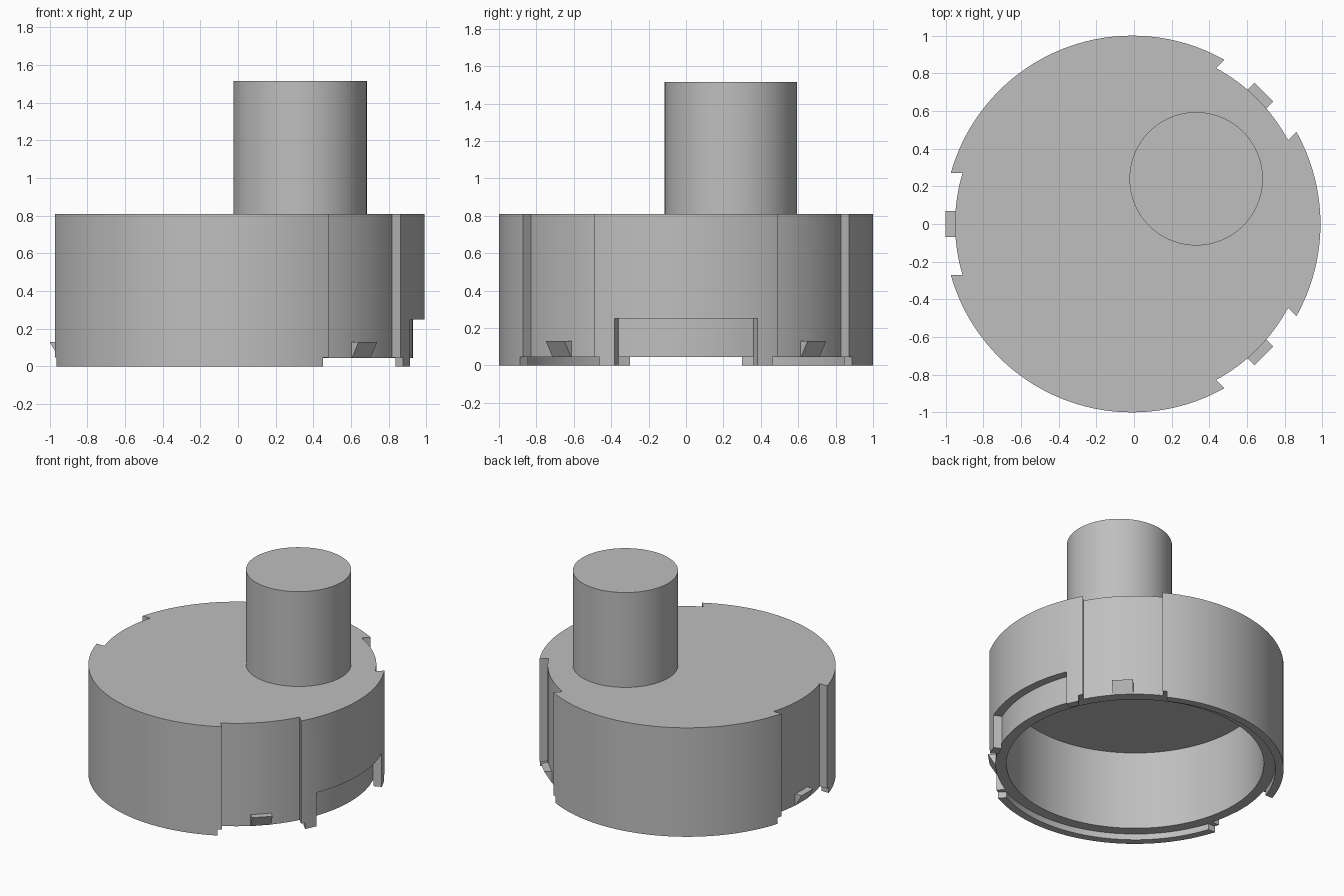
import bpy, bmesh
from math import sin, cos, asin, radians
from mathutils import Matrix, Vector

if "Cube" in bpy.data.objects:
    bpy.data.objects.remove(bpy.data.objects["Cube"], do_unlink=True)

CENTRE = Matrix.Translation((-0.01, 0, 0))   # axis of the round housing
CORE = 0.94                                  # radius at the bottom of the notches
LIP = 0.045                                  # height of the lower lip

grey = bpy.data.materials.new("plain_grey")
grey.use_nodes = True
grey.diffuse_color = (0.52, 0.52, 0.52, 1)
grey.node_tree.nodes["Principled BSDF"].inputs["Base Color"].default_value = grey.diffuse_color


def finish(name, bm, matrix):
    bmesh.ops.recalc_face_normals(bm, faces=bm.faces)
    bmesh.ops.transform(bm, matrix=matrix, verts=bm.verts)
    mesh = bpy.data.meshes.new(name)
    bm.to_mesh(mesh)
    bm.free()
    mesh.materials.append(grey)
    obj = bpy.data.objects.new(name, mesh)
    bpy.context.collection.objects.link(obj)
    return obj


def lathe(name, profile, matrix, steps=128):
    bm = bmesh.new()
    verts = [bm.verts.new((r, 0, z)) for r, z in profile]
    edges = [bm.edges.new(pair) for pair in zip(verts, verts[1:])]
    bmesh.ops.spin(bm, geom=verts + edges, cent=(0, 0, 0), axis=(0, 0, 1),
                   angle=radians(360), steps=steps)
    bmesh.ops.remove_doubles(bm, verts=bm.verts, dist=1e-4)
    return finish(name, bm, matrix)


def prism(name, points, offset, matrix):
    bm = bmesh.new()
    face = bm.faces.new([bm.verts.new(p) for p in points])
    new = bmesh.ops.extrude_face_region(bm, geom=[face])["geom"]
    bmesh.ops.translate(bm, vec=offset,
                        verts=[v for v in new if isinstance(v, bmesh.types.BMVert)])
    return finish(name, bm, matrix)


def arc_points(radius, half_angle, z, steps=16):
    angles = [half_angle * (2 * i / steps - 1) for i in range(steps + 1)]
    return [Vector((radius * cos(a), radius * sin(a), z)) for a in angles]


def cut(target, cutter):
    cutter.hide_render = True
    mod = target.modifiers.new("cut", 'BOOLEAN')
    mod.operation = 'DIFFERENCE'
    mod.solver = 'EXACT'
    mod.object = cutter
    bpy.context.view_layer.objects.active = target
    bpy.ops.object.modifier_apply(modifier=mod.name)
    bpy.data.objects.remove(cutter, do_unlink=True)


def slot_cutter(radius, half_width, bottom, top, matrix):
    # curved inner wall with parallel side walls
    points = arc_points(radius, asin(half_width / radius), bottom)
    points += [Vector((1.2, half_width, bottom)), Vector((1.2, -half_width, bottom))]
    return prism("slot_cutter", points, (0, 0, top - bottom), matrix)


# Hollow round housing with a stepped lower lip
housing = lathe("housing", [(0, 0.81), (1, 0.81), (1, 0), (0.945, 0), (0.945, LIP),
                            (0.867, LIP), (0.867, 0.63), (0, 0.63)], CENTRE)

# Three full-height notches, wider at the lip, each with a wedge clip
parts = [housing]
for side, angle in (("left_back", 45), ("right", 180), ("left_front", -45)):
    turn = CENTRE @ Matrix.Rotation(radians(angle), 4, 'Z')
    cut(housing, slot_cutter(CORE, 0.27, -0.1, 1, turn))
    cut(housing, slot_cutter(CORE + 0.002, 0.30, -0.2, LIP + 0.001, turn))
    section = [(0.93, LIP), (CORE, LIP), (0.99, 0.13), (0.93, 0.13)]
    parts.append(prism("clip_" + side, [(r, -0.07, z) for r, z in section],
                       (0, 0.14, 0), turn))

# Wide window in the lower wall with radial sides
half = radians(22.5)
window = arc_points(CORE, half, -0.1) + arc_points(1.2, half, -0.1)[::-1]
cut(housing, prism("window_cutter", window, (0, 0, 0.35), CENTRE))

# Off-centre solid post on the top
parts.append(lathe("post", [(0, 1.515), (0.354, 1.515), (0.354, 0.8), (0, 0.8)],
                   Matrix.Translation((0.33, 0.24, 0)), 96))

# Smooth round walls, crisp edges
bpy.ops.object.select_all(action='DESELECT')
for obj in parts:
    obj.select_set(True)
bpy.context.view_layer.objects.active = housing
bpy.ops.object.shade_smooth_by_angle(angle=radians(30))
